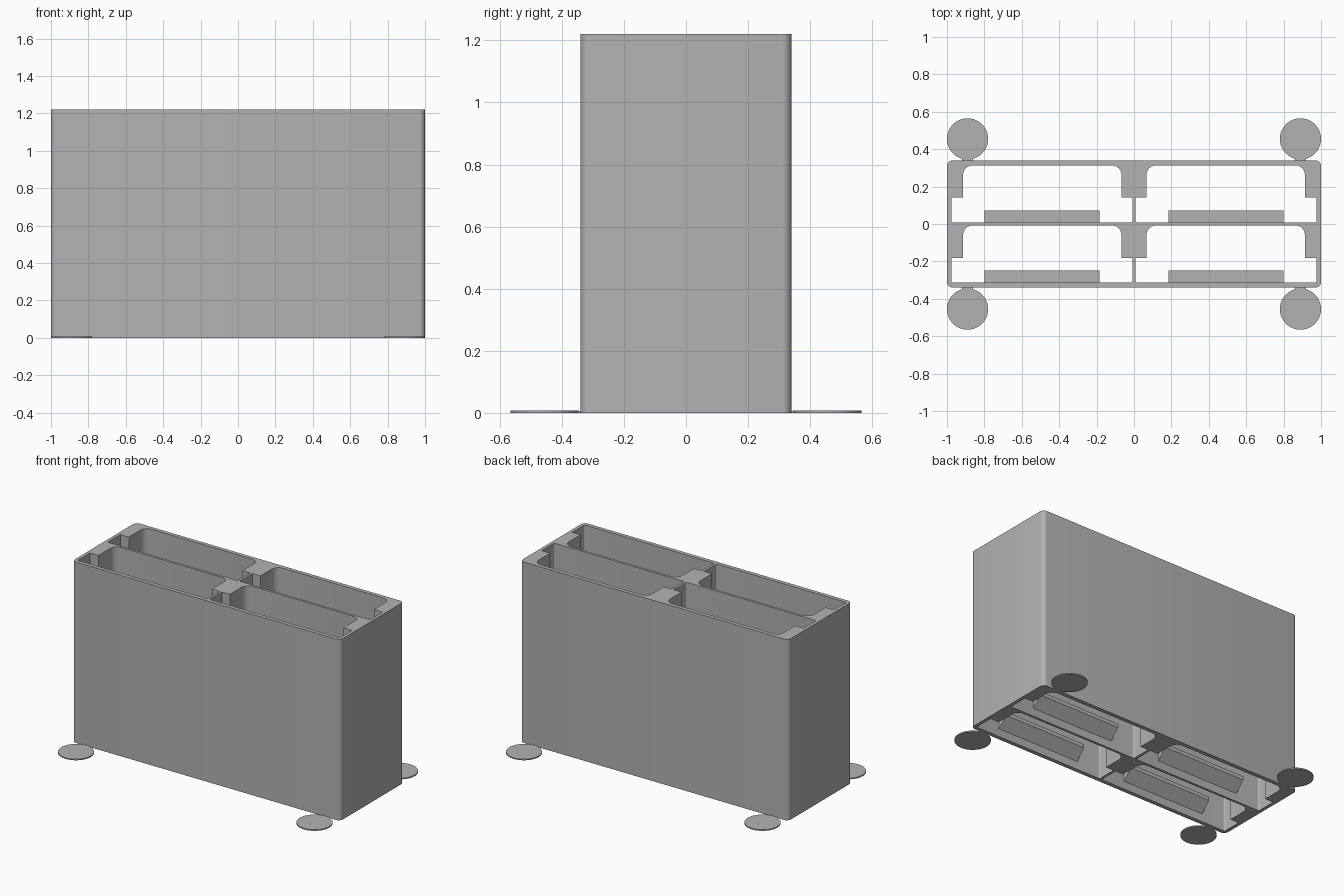
import bpy, bmesh, math
from mathutils import Vector

cube = bpy.data.objects.get("Cube")
if cube:
    bpy.data.objects.remove(cube, do_unlink=True)

HEIGHT = 1.22
HALF_DEPTH = 0.34

grey = bpy.data.materials.new("plain grey")
grey.use_nodes = True
colour = (0.45, 0.45, 0.45, 1)
grey.diffuse_color = colour
grey.node_tree.nodes["Principled BSDF"].inputs["Base Color"].default_value = colour


def rounded(corners, steps=6):
    """Outline from (x, y, radius) corners, each rounded by an arc."""
    pts = []
    for i, (x, y, r) in enumerate(corners):
        p = Vector((x, y))
        if r == 0:
            pts.append(p)
            continue
        a = (Vector(corners[i - 1][:2]) - p).normalized()
        b = (Vector(corners[(i + 1) % len(corners)][:2]) - p).normalized()
        centre = p + (a + b) * r
        for k in range(steps + 1):
            t = k / steps * math.pi / 2
            pts.append(centre - b * r * math.cos(t) - a * r * math.sin(t))
    return pts


def finish(bm, name, smooth=True):
    bmesh.ops.recalc_face_normals(bm, faces=bm.faces)
    mesh = bpy.data.meshes.new(name)
    bm.to_mesh(mesh)
    bm.free()
    obj = bpy.data.objects.new(name, mesh)
    bpy.context.collection.objects.link(obj)
    mesh.materials.append(grey)
    if smooth:
        bpy.ops.object.select_all(action="DESELECT")
        obj.select_set(True)
        bpy.context.view_layer.objects.active = obj
        bpy.ops.object.shade_smooth_by_angle(angle=math.radians(35))
    return obj


def extrude_outlines(name, outlines, height):
    """Fill the outlines (the inner ones are holes) and raise them."""
    bm = bmesh.new()
    for outline in outlines:
        verts = [bm.verts.new((p.x, p.y, 0)) for p in outline]
        for i, v in enumerate(verts):
            bm.edges.new((verts[i - 1], v))
    bmesh.ops.triangle_fill(bm, edges=bm.edges[:], use_beauty=True)
    raised = bmesh.ops.extrude_face_region(bm, geom=bm.faces[:], use_keep_orig=True)
    top = [v for v in raised["geom"] if isinstance(v, bmesh.types.BMVert)]
    bmesh.ops.translate(bm, verts=top, vec=(0, 0, height))
    return finish(bm, name)


def cell(side, front, step, back):
    """T-shaped slot: wide at the front, narrow with round corners behind."""
    inner, outer, neck_in, neck_out = 0.008, 0.977, 0.067, 0.914
    shape = [(inner, front, 0.01), (outer, front, 0.01), (outer, step, 0),
             (neck_out, step, 0), (neck_out, back, 0.05),
             (neck_in, back, 0.05), (neck_in, step, 0), (inner, step, 0)]
    return rounded([(side * x, y, r) for x, y, r in shape])


# Body with four slots running right through
rows = {"back": (0.008, 0.142, 0.313), "front": (-0.313, -0.182, -0.008)}
outer = rounded([(-1, -HALF_DEPTH, 0.03), (1, -HALF_DEPTH, 0.03),
                 (1, HALF_DEPTH, 0.03), (-1, HALF_DEPTH, 0.03)])
slots = [cell(s, *row) for row in rows.values() for s in (-1, 1)]
extrude_outlines("dispenser_body", [outer] + slots, HEIGHT)

# Stop ledge with a sloping underside at the foot of each slot
for row, (wall, _, _) in rows.items():
    profile = [(wall - 0.004, 0.05), (wall + 0.065, 0.12),
               (wall + 0.065, 0.145), (wall - 0.004, 0.145)]
    for side, label in ((-1, "right"), (1, "left")):
        bm = bmesh.new()
        face = bm.faces.new([bm.verts.new((side * 0.185, y, z)) for y, z in profile])
        end = bmesh.ops.extrude_face_region(bm, geom=[face], use_keep_orig=True)
        moved = [v for v in end["geom"] if isinstance(v, bmesh.types.BMVert)]
        bmesh.ops.translate(bm, verts=moved, vec=(side * 0.615, 0, 0))
        finish(bm, f"{row}_{label}_ledge", smooth=False)

# Thin round pads and their short joining tabs at the corners
for sy, row in ((-1, "front"), (1, "back")):
    for sx, label in ((-1, "right"), (1, "left")):
        circle = [Vector((sx * 0.89 + 0.11 * math.cos(a), sy * 0.455 + 0.11 * math.sin(a)))
                  for a in (math.tau * k / 64 for k in range(64))]
        extrude_outlines(f"{row}_{label}_pad", [circle], 0.008)
        tab = [Vector((sx * 0.89 + dx, sy * y)) for dx, y in
               ((-0.03, 0.338), (0.03, 0.338), (0.03, 0.352), (-0.03, 0.352))]
        extrude_outlines(f"{row}_{label}_tab", [tab], 0.006)
